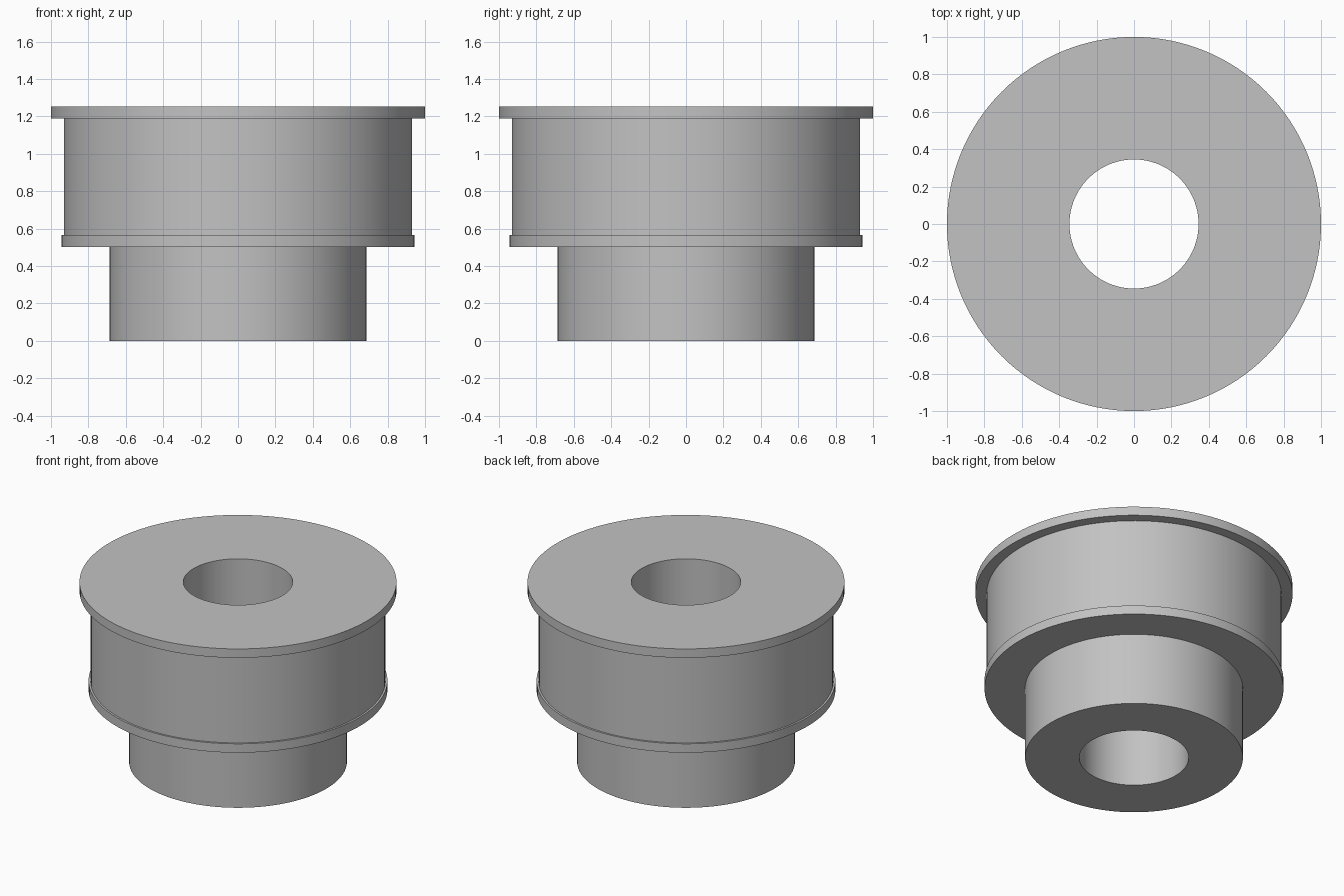
import bpy, bmesh, math

if "Cube" in bpy.data.objects:
    bpy.data.objects.remove(bpy.data.objects["Cube"], do_unlink=True)

SEGMENTS = 128
GREY = (0.54, 0.54, 0.54, 1.0)

BORE, HUB, DRUM, RIM, FLANGE = 0.345, 0.687, 0.93, 0.943, 1.0
HUB_TOP, RIM_TOP, DRUM_TOP, TOP = 0.503, 0.565, 1.19, 1.252

# Closed half-section (radius, height) of the flanged pulley
section = [
    (BORE, 0), (HUB, 0),                # hub end face
    (HUB, HUB_TOP), (RIM, HUB_TOP),     # step out to the lower rim
    (RIM, RIM_TOP), (DRUM, RIM_TOP),    # rim lip
    (DRUM, DRUM_TOP), (FLANGE, DRUM_TOP),
    (FLANGE, TOP), (BORE, TOP),         # top flange and bore
]

# Plain grey metal
grey = bpy.data.materials.new("plain_grey")
grey.use_nodes = True
grey.diffuse_color = GREY
grey.node_tree.nodes["Principled BSDF"].inputs["Base Color"].default_value = GREY


def lathe(name, profile, material):
    """Revolve a closed section around the z axis."""
    bm = bmesh.new()
    verts = [bm.verts.new((r, 0, z)) for r, z in profile]
    edges = [bm.edges.new((v, verts[i - 1])) for i, v in enumerate(verts)]
    bmesh.ops.spin(bm, geom=verts + edges, cent=(0, 0, 0), axis=(0, 0, 1),
                   angle=math.tau, steps=SEGMENTS, use_merge=True)
    bmesh.ops.remove_doubles(bm, verts=bm.verts[:], dist=0.0001)
    bmesh.ops.recalc_face_normals(bm, faces=bm.faces[:])
    mesh = bpy.data.meshes.new(name)
    bm.to_mesh(mesh)
    bm.free()
    mesh.materials.append(material)
    obj = bpy.data.objects.new(name, mesh)
    bpy.context.collection.objects.link(obj)
    return obj


pulley = lathe("flanged_pulley", section, grey)

# Smooth round walls, crisp steps
bpy.ops.object.select_all(action="DESELECT")
pulley.select_set(True)
bpy.context.view_layer.objects.active = pulley
bpy.ops.object.shade_smooth_by_angle(angle=math.radians(30))
